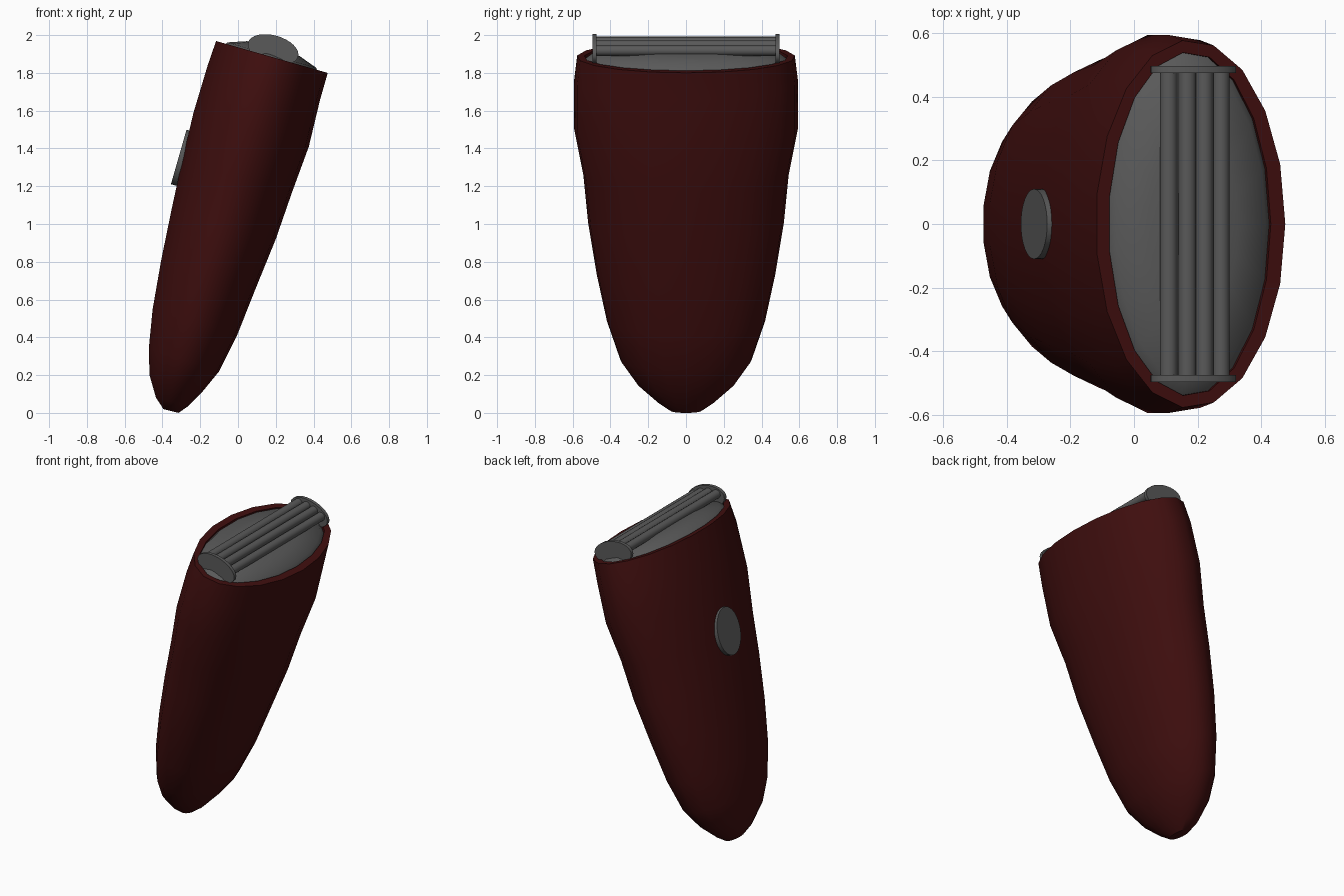
import bpy, bmesh, math
from mathutils import Matrix, Vector

cube = bpy.data.objects.get("Cube")
if cube:
    bpy.data.objects.remove(cube, do_unlink=True)

SEG = 19
TILT = Matrix.Rotation(math.radians(16), 4, 'Y')
HEAD = Matrix.Translation((0.175, 0, 1.885)) @ TILT   # frame of the tilted rim


def material(name, color):
    m = bpy.data.materials.new(name)
    m.use_nodes = True
    m.diffuse_color = color
    m.node_tree.nodes["Principled BSDF"].inputs["Base Color"].default_value = color
    return m


RED = material("dark red plastic", (0.05, 0.0045, 0.0045, 1))
GREY = material("dark grey metal", (0.1, 0.1, 0.1, 1))


def finish(bm, name, mat, angle=40):
    bmesh.ops.recalc_face_normals(bm, faces=bm.faces)
    me = bpy.data.meshes.new(name)
    bm.to_mesh(me)
    bm.free()
    me.materials.append(mat)
    ob = bpy.data.objects.new(name, me)
    bpy.context.collection.objects.link(ob)
    bpy.ops.object.select_all(action='DESELECT')
    ob.select_set(True)
    bpy.context.view_layer.objects.active = ob
    bpy.ops.object.shade_smooth_by_angle(angle=math.radians(angle))
    return ob


def ring(bm, center, axis, half_y):
    """Ellipse of vertices spanned by an axis vector and the y direction."""
    out = []
    for i in range(SEG):
        a = math.tau * i / SEG
        out.append(bm.verts.new(center + axis * math.cos(a) + Vector((0, half_y * math.sin(a), 0))))
    return out


def loft(bm, rings):
    for a, b in zip(rings, rings[1:]):
        for i in range(SEG):
            j = (i + 1) % SEG
            bm.faces.new((a[i], a[j], b[j], b[i]))


def disc(name, matrix, size, sides=32):
    """Cylinder along local z with full dimensions given by size."""
    bm = bmesh.new()
    bmesh.ops.create_cone(bm, cap_ends=True, segments=sides, radius1=0.5, radius2=0.5, depth=1)
    bm.transform(matrix @ Matrix.Diagonal((*size, 1)))
    return finish(bm, name, GREY)


# Body sections: left x, left z, right x, right z, half depth
sections = [
    (-0.395, 0.02, -0.315, 0.0, 0.08),
    (-0.435, 0.08, -0.265, 0.035, 0.15),
    (-0.47, 0.20, -0.19, 0.11, 0.26),
    (-0.475, 0.34, -0.10, 0.22, 0.35),
    (-0.455, 0.55, -0.005, 0.41, 0.42),
    (-0.41, 0.81, 0.09, 0.65, 0.475),
    (-0.355, 1.08, 0.20, 0.92, 0.52),
    (-0.30, 1.335, 0.285, 1.165, 0.545),
    (-0.24, 1.59, 0.375, 1.41, 0.595),
    (-0.165, 1.84, 0.435, 1.66, 0.595),
    (-0.12, 1.97, 0.475, 1.80, 0.578),
]
bm = bmesh.new()
rings = []
for lx, lz, rx, rz, hy in sections:
    left, right = Vector((lx, 0, lz)), Vector((rx, 0, rz))
    rings.append(ring(bm, (left + right) / 2, (right - left) / 2, hy))
# Flat rim and its inner wall
for height in (0, -0.05):
    rings.append(ring(bm, HEAD @ Vector((0, 0, height)), TILT @ Vector((0.265, 0, 0)), 0.54))
loft(bm, rings)
bm.faces.new(rings[0])
finish(bm, "body", RED)

# Shallow domed deck inside the rim
bm = bmesh.new()
rings = []
for scale, height in ((1, -0.02), (0.93, 0.01), (0.55, 0.045), (0.25, 0.052)):
    rings.append(ring(bm, HEAD @ Vector((0, 0, height)),
                      TILT @ Vector((0.265 * scale, 0, 0)), 0.54 * scale))
loft(bm, rings)
bm.faces.new(rings[-1])
finish(bm, "head_deck", GREY)

# Shaving rods
LAY = Matrix.Rotation(math.pi / 2, 4, 'X')
for i, (u, h) in enumerate(((-0.085, 0.058), (-0.028, 0.07), (0.028, 0.07), (0.085, 0.058))):
    disc(f"shaving_rod_{i + 1}", HEAD @ Matrix.Translation((u, 0, h)) @ LAY, (0.056, 0.056, 0.96), 16)

# Oval end plates
for name, y in (("front_end_plate", -0.485), ("back_end_plate", 0.485)):
    disc(name, HEAD @ Matrix.Translation((0, y, 0.04)) @ LAY, (0.275, 0.15, 0.022))

# Oval power button on the side
disc("power_button", Matrix.Translation((-0.297, 0, 1.35)) @ TILT
     @ Matrix.Rotation(math.pi / 2, 4, 'Y'), (0.3, 0.22, 0.035))
